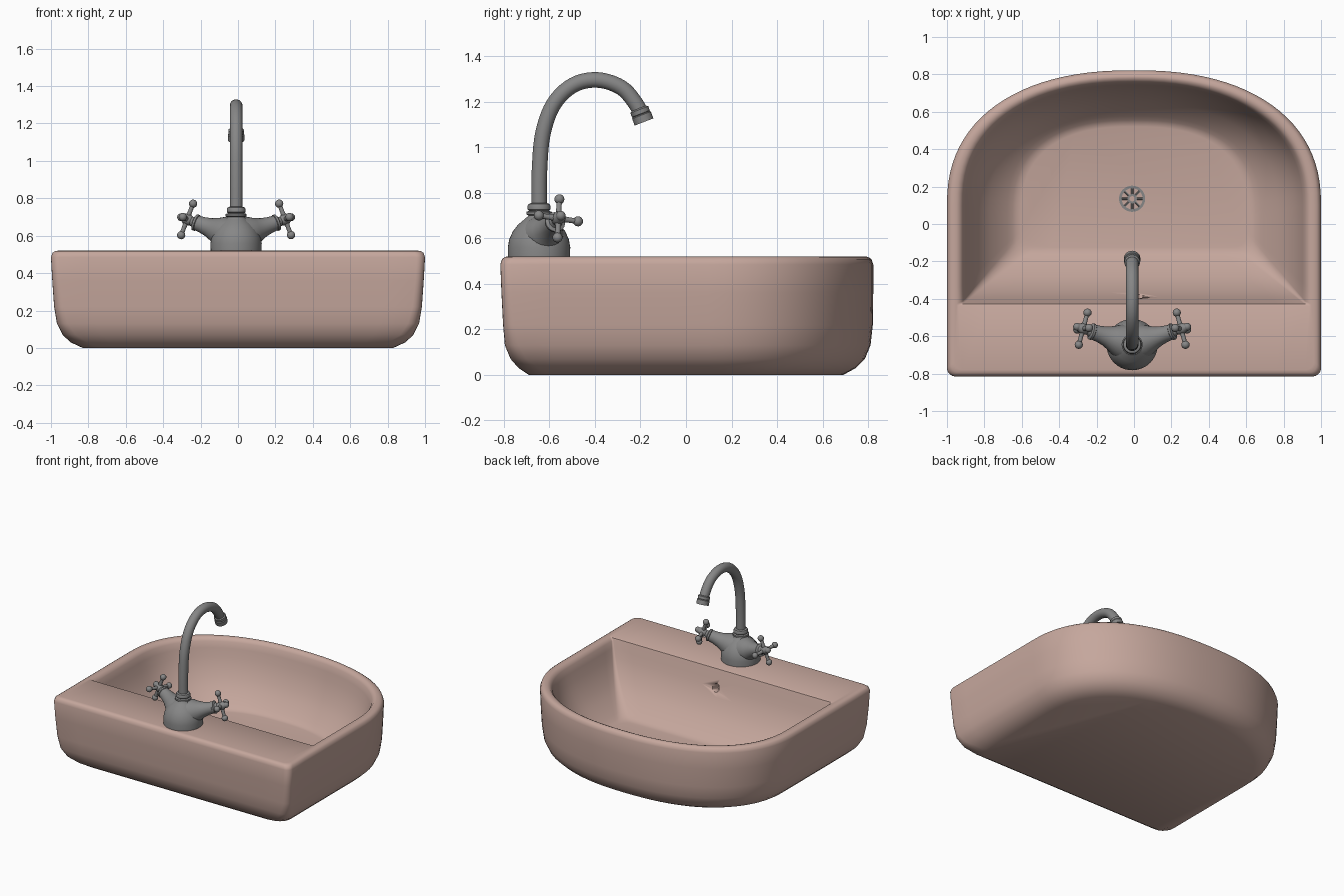
import bpy, bmesh, math
from mathutils import Vector as V

if "Cube" in bpy.data.objects:
    bpy.data.objects.remove(bpy.data.objects["Cube"])


def material(name, rgb):
    m = bpy.data.materials.new(name)
    m.diffuse_color = (*rgb, 1)
    m.use_nodes = True
    m.node_tree.nodes["Principled BSDF"].inputs["Base Color"].default_value = m.diffuse_color
    return m


PINK = material("pink ceramic", (0.56, 0.385, 0.335))
GREY = material("grey metal", (0.24, 0.24, 0.24))


def finish(name, bm, mat, angle=40):
    bmesh.ops.recalc_face_normals(bm, faces=bm.faces)
    me = bpy.data.meshes.new(name)
    bm.to_mesh(me)
    bm.free()
    ob = bpy.data.objects.new(name, me)
    bpy.context.collection.objects.link(ob)
    me.materials.append(mat)
    bpy.ops.object.select_all(action='DESELECT')
    ob.select_set(True)
    bpy.context.view_layer.objects.active = ob
    bpy.ops.object.shade_smooth_by_angle(angle=math.radians(angle))
    return ob


def loft(bm, rings):
    """Skin a list of equal-length rings and cap both ends."""
    vs = [[bm.verts.new(p) for p in r] for r in rings]
    n = len(vs[0])
    for a, b in zip(vs, vs[1:]):
        for i in range(n):
            bm.faces.new((a[i], a[(i + 1) % n], b[(i + 1) % n], b[i]))
    bm.faces.new(vs[0])
    bm.faces.new(vs[-1])


def tube(bm, path, radii, ref, seg=24):
    """Round section with changing radius along a path."""
    path = [V(p) for p in path]
    rings = []
    for i, p in enumerate(path):
        t = (path[min(i + 1, len(path) - 1)] - path[max(i - 1, 0)]).normalized()
        u = V(ref).cross(t).normalized()
        w = t.cross(u)
        rings.append([p + radii[i] * (u * math.cos(k * math.tau / seg) + w * math.sin(k * math.tau / seg))
                      for k in range(seg)])
    loft(bm, rings)


def turned(bm, base, axis, profile, ref, seg=24):
    """Turned shape: profile is (distance along axis, radius)."""
    tube(bm, [V(base) + V(axis) * d for d, r in profile], [r for d, r in profile], ref, seg)


def ball(bm, c, r):
    g = bmesh.ops.create_uvsphere(bm, u_segments=16, v_segments=10, radius=r)
    bmesh.ops.translate(bm, verts=g["verts"], vec=c)


def d_ring(z, w, yb, yf, r, yc=0.1, p=2.3):
    """D-shaped outline: straight back, small back corners, curved front."""
    half = [((w - r) * i / 6, yb) for i in range(7)]
    half += [(w - r + r * math.sin(a), yb + r - r * math.cos(a))
             for a in (math.pi / 2 * i / 5 for i in range(1, 6))]
    half += [(w, yb + r + (yc - yb - r) * i / 6) for i in range(1, 7)]
    for i in range(1, 25):
        a = math.pi / 2 * i / 24
        half.append((w * max(math.cos(a), 0) ** (2 / p), yc + (yf - yc) * math.sin(a) ** (2 / p)))
    half[-1] = (0, yf)
    return [V((x, y, z)) for x, y in half] + [V((-x, y, z)) for x, y in half[-2:0:-1]]


# Basin: outside from the base up, over the rim, down into the bowl
rings = [d_ring(*a) for a in (
    (0, .83, -.69, .69, .10), (.03, .895, -.735, .745, .09), (.07, .938, -.77, .785, .07),
    (.13, .968, -.795, .81, .06), (.22, .983, -.803, .82, .05), (.36, .993, -.81, .822, .045),
    (.485, 1.0, -.815, .822, .045), (.508, .992, -.808, .814, .045), (.518, .978, -.795, .80, .045),
    (.52, .962, -.78, .788, .045), (.52, .948, -.438, .782, .01), (.514, .93, -.428, .768, .01))]
for z, t in ((.495, 0), (.45, .05), (.39, .12), (.33, .21), (.26, .35), (.2, .51),
             (.15, .69), (.115, .83), (.095, .93), (.085, 1.0), (.08, 1.09)):
    rings.append(d_ring(z, .915 - .285 * t, -.422 + .272 * t, .755 - .215 * t, .01 + .06 * t,
                        .1 - .05 * t, 2.3 + .2 * t))
bm = bmesh.new()
loft(bm, rings)
basin = finish("basin", bm, PINK)

# Overflow hole in the sloping wall under the tap
bm = bmesh.new()
turned(bm, (.02, -.46, .365), (0, .95, .31), [(0, .03), (.16, .03)], (1, 0, 0))
cutter = finish("overflow_cutter", bm, PINK)
mod = basin.modifiers.new("overflow", 'BOOLEAN')
mod.object = cutter
mod.solver = 'EXACT'
bpy.context.view_layer.objects.active = basin
bpy.ops.object.modifier_apply(modifier=mod.name)
bpy.data.objects.remove(cutter)

# Drain grate: two rings joined by spokes
CX, CY = -.01, .135
bm = bmesh.new()
for r0, r1 in ((.056, .07), (.014, .026)):
    n = 32
    loop = [[bm.verts.new((CX + r * math.cos(k * math.tau / n), CY + r * math.sin(k * math.tau / n), z))
             for r, z in ((r0, .075), (r0, .088), (r1, .088), (r1, .075))] for k in range(n)]
    for k in range(n):
        a, b = loop[k], loop[(k + 1) % n]
        for j in range(4):
            bm.faces.new((a[j], b[j], b[(j + 1) % 4], a[(j + 1) % 4]))
for k in range(8):
    d = V((math.cos(k * math.tau / 8), math.sin(k * math.tau / 8), 0))
    turned(bm, (CX, CY, .081), d, [(.02, .006), (.06, .006)], (0, 0, 1), 8)
finish("drain_grate", bm, GREY)

# Tap body and collar
TX, TY = -.01, -.645
bm = bmesh.new()
turned(bm, (TX, TY, 0), (0, 0, 1),
       [(.51, .136), (.56, .137), (.595, .131), (.63, .115), (.66, .092), (.685, .062), (.70, .045), (.715, .042)],
       (1, 0, 0), 40)
finish("tap_body", bm, GREY)
bm = bmesh.new()
turned(bm, (TX, TY, 0), (0, 0, 1),
       [(.70, .045), (.704, .056), (.716, .056), (.72, .044), (.726, .05), (.742, .05), (.75, .046), (.755, .034)],
       (1, 0, 0), 32)
finish("tap_collar", bm, GREY, 30)

# Swan-neck spout
keys = [V((TX, y, z)) for y, z in ((-.645, .60), (-.645, .74), (-.643, .90), (-.628, 1.06), (-.58, 1.19),
                                  (-.495, 1.272), (-.39, 1.295), (-.285, 1.262), (-.22, 1.19), (-.19, 1.125),
                                  (-.165, 1.06))]
path = []
for a, b, c, d in zip(keys, keys[1:], keys[2:], keys[3:]):
    for i in range(5):
        t = i / 5
        path.append(.5 * (2 * b + (c - a) * t + (2 * a - 5 * b + 4 * c - d) * t * t
                          + (3 * b - a - 3 * c + d) * t ** 3))
path.append(keys[-2])
bm = bmesh.new()
tube(bm, path, [.034] * len(path), (1, 0, 0))
finish("spout", bm, GREY)
bm = bmesh.new()
turned(bm, (TX, -.207, 1.17), V((0, .36, -.93)), [(0, .034), (.006, .042), (.025, .042), (.028, .039),
                                               (.032, .044), (.064, .044), (.064001, .034), (.05, .032)],
       (1, 0, 0))
finish("spout_nozzle", bm, GREY, 30)

# Arms and cross handles, one on each side
for side, s in (("left", -1), ("right", 1)):
    start = V((TX, TY, .592))
    hub = V((TX + s * .262, -.56, .687))
    axis = (hub - start).normalized()
    L = (hub - start).length
    bm = bmesh.new()
    turned(bm, start, axis, [(f * L, r) for f, r in
                             ((0, .105), (.3, .086), (.42, .067), (.55, .052), (.68, .044), (.79, .041),
                              (.80, .045), (.84, .045), (.86, .03), (.92, .022), (1.0, .022))], (0, 0, 1))
    finish(side + "_arm", bm, GREY)
    bm = bmesh.new()
    turned(bm, hub, axis, [(-.03, .02), (-.018, .028), (.015, .028), (.025, .02), (.035, .02)], (0, 0, 1))
    ball(bm, hub + axis * .036, .021)
    up = (V((0, .15, 1)) - axis * axis.dot(V((0, .15, 1)))).normalized()
    out = axis.cross(up)
    for d in (up, -up, out, -out):
        turned(bm, hub, d, [(0, .017), (.04, .012), (.085, .012)], axis, 12)
        ball(bm, hub + d * .09, .022)
    finish(side + "_cross_handle", bm, GREY)
